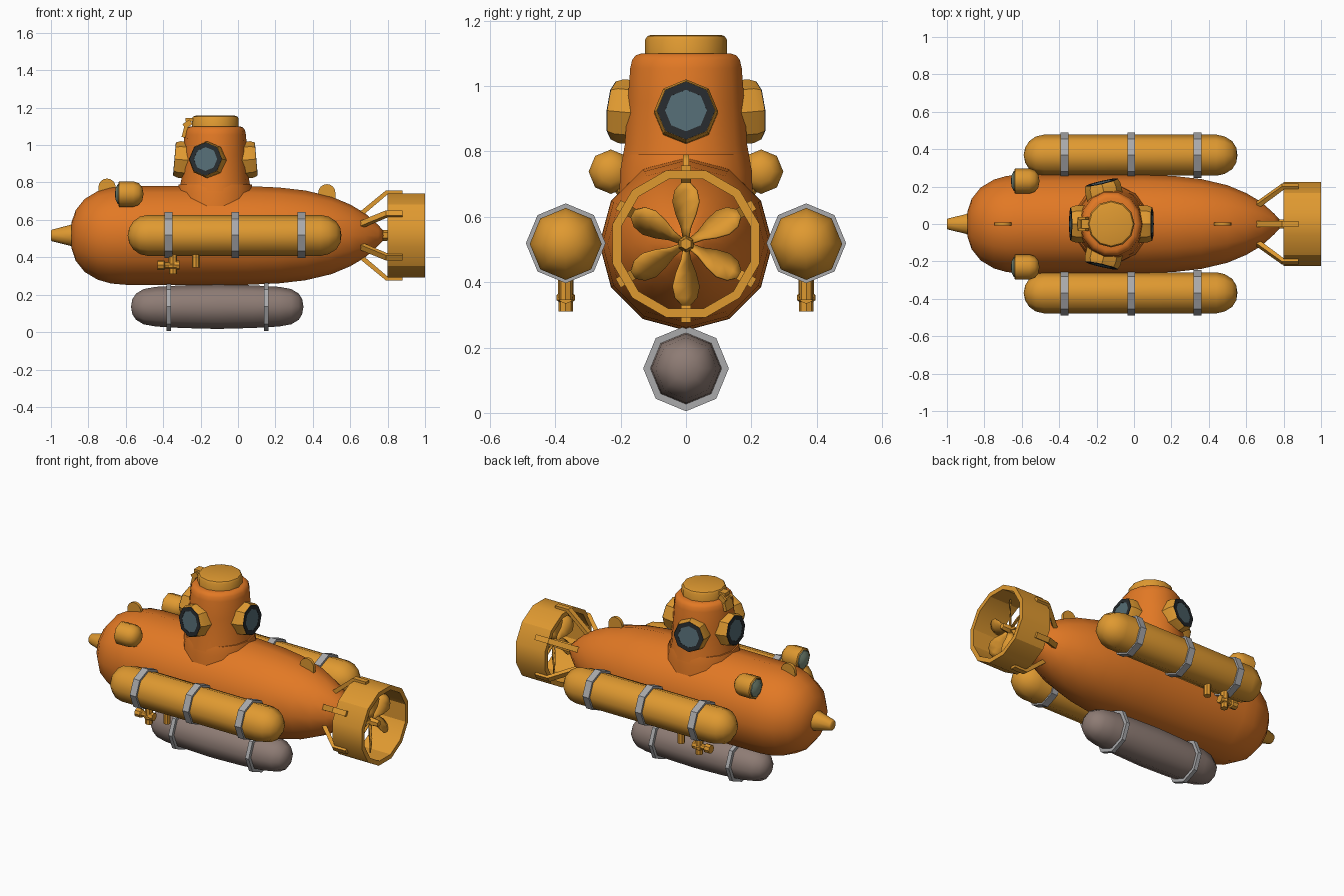
import bpy, bmesh, math
from mathutils import Matrix, Vector

if "Cube" in bpy.data.objects:
    bpy.data.objects.remove(bpy.data.objects["Cube"])

def material(name, rgb):
    m = bpy.data.materials.new(name)
    m.diffuse_color = (*rgb, 1)
    m.use_nodes = True
    m.node_tree.nodes["Principled BSDF"].inputs["Base Color"].default_value = m.diffuse_color
    return m

ORANGE = material("hull orange", (0.76, 0.19, 0.018))
YELLOW = material("fitting yellow", (0.74, 0.32, 0.03))
BROWN = material("ballast brown grey", (0.27, 0.20, 0.175))
GREY = material("strap grey", (0.40, 0.40, 0.41))
DARK = material("porthole dark", (0.02, 0.024, 0.027))
GLASS = material("porthole glass", (0.09, 0.15, 0.175))
LAMP = material("lamp glass", (0.20, 0.27, 0.20))

T = Matrix.Translation
def R(deg, axis):
    return Matrix.Rotation(math.radians(deg), 4, axis)
ALONG_X = R(90, 'Y')
AXIS_Z = 0.517

def finish(name, bm, mat, matrix=Matrix(), angle=30):
    bm.transform(matrix)
    bmesh.ops.recalc_face_normals(bm, faces=bm.faces)
    me = bpy.data.meshes.new(name)
    bm.to_mesh(me)
    bm.free()
    me.materials.append(mat)
    for p in me.polygons:
        p.use_smooth = True
    me.set_sharp_from_angle(angle=math.radians(angle))
    ob = bpy.data.objects.new(name, me)
    bpy.context.collection.objects.link(ob)
    return ob

def lathe(name, profile, n, mat, matrix=Matrix(), angle=30, closed=False, phase=0):
    """Spin (height, radius) points around local z."""
    bm = bmesh.new()
    rings = []
    for h, r in profile:
        if r == 0:
            rings.append([bm.verts.new((0, 0, h))] * n)
        else:
            rings.append([bm.verts.new((r * math.cos(a), r * math.sin(a), h))
                          for a in (math.radians(phase) + math.tau * i / n for i in range(n))])
    pairs = list(zip(rings, rings[1:]))
    if closed:
        pairs.append((rings[-1], rings[0]))
    for a, b in pairs:
        for i in range(n):
            j = (i + 1) % n
            bm.faces.new(list(dict.fromkeys((a[i], a[j], b[j], b[i]))))
    if not closed:
        for ring, p in ((rings[0], profile[0]), (rings[-1], profile[-1])):
            if p[1] > 0:
                bm.faces.new(ring)
    return finish(name, bm, mat, matrix, angle)

def band(name, x, y, z, r_in, r_out, w, n=8):
    return lathe(name, [(-w/2, r_in), (-w/2, r_out), (w/2, r_out), (w/2, r_in)], n, GREY,
                 T((x, y, z)) @ ALONG_X, closed=True)

def box(name, size, mat, matrix):
    bm = bmesh.new()
    bmesh.ops.create_cube(bm, size=1)
    return finish(name, bm, mat, matrix @ Matrix.Diagonal((*size, 1)))

def plate(name, pts, width, mat, matrix):
    """Extrude an (x, z) outline across y."""
    bm = bmesh.new()
    f = bm.faces.new([bm.verts.new((x, -width/2, z)) for x, z in pts])
    ext = bmesh.ops.extrude_face_region(bm, geom=[f])
    bmesh.ops.translate(bm, vec=(0, width, 0),
                        verts=[v for v in ext["geom"] if isinstance(v, bmesh.types.BMVert)])
    return finish(name, bm, mat, matrix)

# Hull and nose
HULL = [(-.893, 0), (-.89, .07), (-.868, .135), (-.82, .195), (-.75, .237), (-.68, .257), (-.6, .264),
        (-.3, .265), (.05, .264), (.22, .256), (.36, .24), (.5, .207), (.6, .165), (.68, .118),
        (.75, .055), (.8, 0)]
lathe("hull", HULL, 12, ORANGE, T((0, 0, AXIS_Z)) @ ALONG_X, 60)
lathe("nose_cone", [(-1, .026), (-.995, .031), (-.9, .055), (-.885, .062), (-.86, .062)], 10, YELLOW,
      T((0, 0, AXIS_Z)) @ ALONG_X, 50)

# Tower and hatch
TX = -.122
lathe("tower", [(.6, .21), (.7, .208), (.76, .203), (.82, .192), (.95, .183), (1.055, .175), (1.08, .169),
                (1.094, .158), (1.1, .14)], 14, ORANGE,
      T((TX, 0, 0)) @ Matrix.Diagonal((.94, 1, 1, 1)), 60)
lathe("tower_foot", [(.62, .21), (.74, .207), (.79, .195)], 14, ORANGE, T((TX, 0, 0)), 60)
lathe("hatch", [(1.08, .125), (1.142, .125), (1.153, .118), (1.157, .105)], 12, YELLOW, T((TX, 0, 0)), 40)
box("hatch_hinge", (.06, .05, .02), YELLOW, T((-.252, 0, 1.135)))
box("hinge_plate", (.02, .07, .07), YELLOW, T((-.283, 0, 1.075)) @ R(15, 'Y'))
for y in (-.03, .03):
    box("hinge_lug", (.045, .015, .03), YELLOW, T((-.27, y, 1.112)) @ R(-35, 'Y'))

# Portholes around the tower
for a, tip in ((0, .217), (180, .215), (103, .226), (-103, .226)):
    m = T((TX, 0, .925)) @ R(a, 'Z') @ T((tip, 0, 0)) @ R(85, 'Y')
    lathe("porthole_flange", [(-.08, .098), (-.022, .098), (0, .09)], 8, YELLOW, m)
    lathe("porthole_rim", [(-.004, .064), (-.004, .089), (.003, .089), (.003, .064)], 8, DARK, m, closed=True)
    lathe("porthole_glass", [(-.004, .066), (.0015, .066)], 8, GLASS, m)

# Side tanks, lamps and small valves, mirrored
TANK = [(-.59, 0), (-.582, .04), (-.56, .075), (-.525, .1), (-.48, .11),
        (.44, .11), (.485, .1), (.525, .075), (.547, .04), (.553, 0)]
for side, s in (("left", -1), ("right", 1)):
    y = .368 * s
    lathe(side + "_tank", TANK, 8, YELLOW, T((0, y, AXIS_Z)) @ ALONG_X, 60)
    for x in (-.372, -.015, .34):
        band(side + "_tank_strap", x, y, AXIS_Z + .002, .1, .122, .042)
    lm = T((0, .23 * s, .738)) @ ALONG_X
    lathe(side + "_lamp", [(-.625, .055), (-.64, .06), (-.635, .068), (-.56, .068), (-.53, .058),
                           (-.512, .036), (-.505, 0)], 8, YELLOW, lm, 50)
    lathe(side + "_lamp_glass", [(-.62, .054), (-.642, .054), (-.655, .03), (-.658, 0)], 8, LAMP, lm, 50)
    lathe(side + "_lamp_foot", [(-.1, .03), (0, .03)], 8, YELLOW,
          T((-.57, .23 * s, .738)) @ R(-40 * s, 'X'))
    # valves below the tank
    lathe(side + "_valve_stem", [(.31, .022), (.34, .022), (.345, .028), (.36, .028), (.365, .023),
                                 (.42, .023)], 8, YELLOW, T((-.348, y, 0)))
    lathe(side + "_valve_barrel", [(-.43, .026), (-.395, .026), (-.39, .018), (-.345, .018), (-.34, .024),
                                   (-.312, .024)], 8, YELLOW, T((0, y, .358)) @ ALONG_X)
    lathe(side + "_tank_peg", [(.345, .021), (.42, .021)], 8, YELLOW, T((-.225, y, 0)))

# Keel ballast tank
BALLAST = [(-.572, 0), (-.565, .04), (-.545, .07), (-.505, .094), (-.44, .106), (-.3, .114), (-.11, .119),
           (.08, .114), (.22, .106), (.285, .094), (.325, .07), (.343, .04), (.35, 0)]
lathe("ballast_tank", BALLAST, 8, BROWN, T((0, 0, .136)) @ ALONG_X, 60)
for x in (-.37, .152):
    band("ballast_strap", x, 0, .136, .104, .131, .024)

# Lifting eyes on the hull top
for x, z in ((-.7, .775), (.475, .745)):
    arc = [(.046 * math.cos(math.pi * i / 8), .046 * math.sin(math.pi * i / 8)) for i in range(9)]
    plate("lifting_eye", arc + [(-.046, -.04), (.046, -.04)], .018, YELLOW, T((x, 0, z)))

# Propeller shroud and six struts
lathe("shroud", [(.8, .205), (.8, .233), (1, .233), (1, .205)], 12, YELLOW,
      T((0, 0, AXIS_Z)) @ ALONG_X, closed=True, phase=15)
STRUT = [(.65, .125), (.79, .24), (.88, .24), (.88, .22), (.8, .22), (.665, .105)]
for k in range(6):
    plate("shroud_strut", STRUT, .032, YELLOW, T((0, 0, AXIS_Z)) @ R(60 * k, 'X'))

# Propeller
lathe("propeller_hub", [(.74, .03), (.9, .026), (.955, .02), (.96, .017)], 6, YELLOW,
      T((0, 0, AXIS_Z)) @ ALONG_X)
BLADE = [(.015, .012, 55), (.05, .022, 52), (.09, .042, 45), (.13, .052, 40), (.165, .04, 35), (.188, .014, 32)]
for k in range(6):
    bm = bmesh.new()
    rows = []
    for r, c, tw in BLADE:
        t = math.radians(tw)
        rows.append([bm.verts.new((u * c * math.sin(t), u * c * math.cos(t), r)) for u in (-1, 0, 1)])
    for a, b in zip(rows, rows[1:]):
        for i in range(2):
            bm.faces.new((a[i], a[i + 1], b[i + 1], b[i]))
    blade = finish("propeller_blade", bm, YELLOW, T((.9, 0, AXIS_Z)) @ R(60 * k, 'X'), 60)
    sol = blade.modifiers.new("thickness", 'SOLIDIFY')
    sol.thickness = .007
    sol.offset = 0
